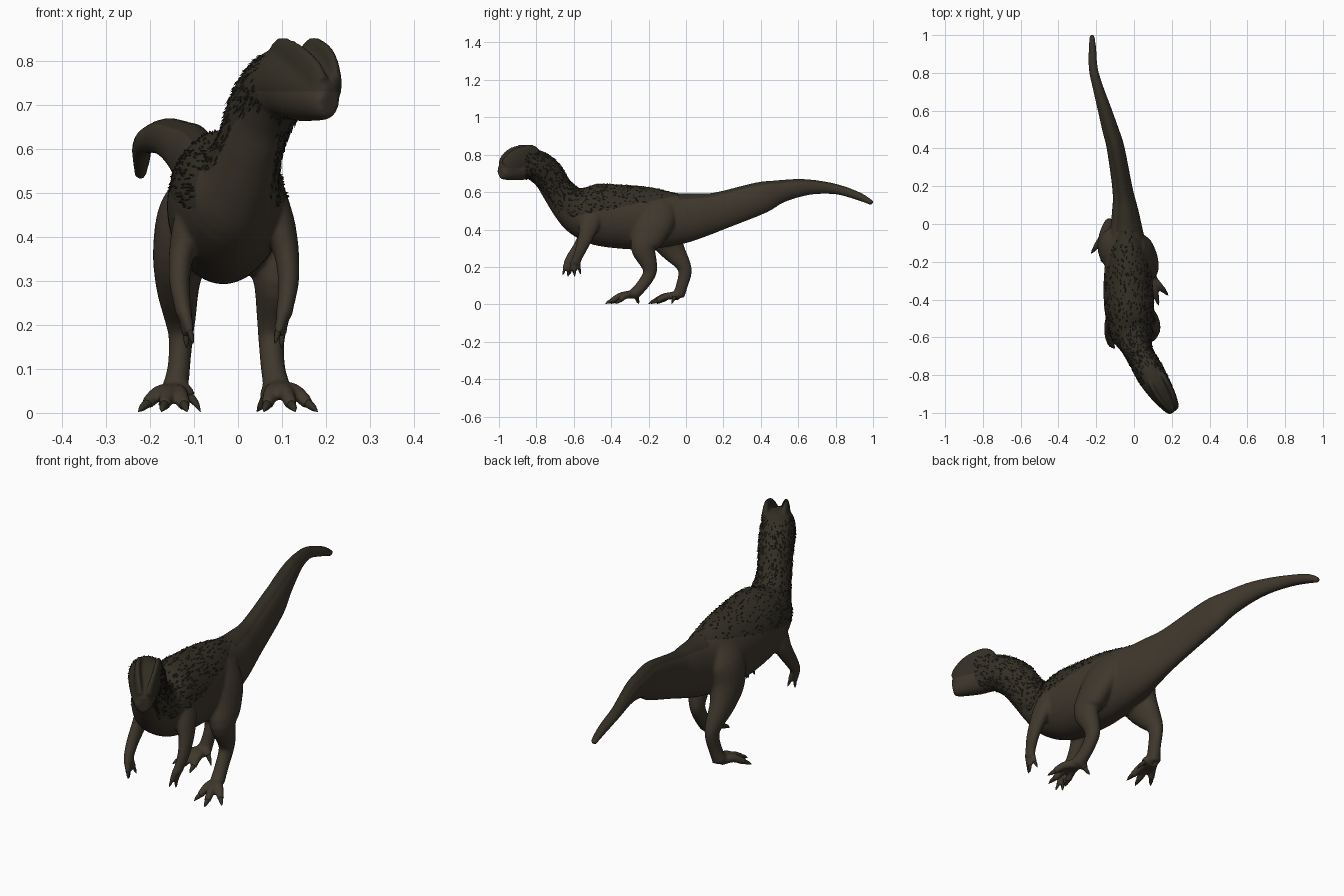
import bpy, bmesh, math, random
from mathutils import Vector

if "Cube" in bpy.data.objects:
    bpy.data.objects.remove(bpy.data.objects["Cube"])

random.seed(4)


def material(name, rgb):
    m = bpy.data.materials.new(name)
    m.diffuse_color = (*rgb, 1)
    m.use_nodes = True
    m.node_tree.nodes["Principled BSDF"].inputs["Base Color"].default_value = m.diffuse_color
    return m


SKIN = material("brown_skin", (0.050, 0.039, 0.026))
DARK = material("dark_back", (0.033, 0.028, 0.018))
BLACK = material("dark_feather", (0.024, 0.021, 0.013))


def tube(bm, rows, ref=(0, 0, 1), sides=20, steps=4):
    """Smooth closed loft through rows of (x, y, z, half width, half depth)."""
    n = len(rows)
    pts = []
    for i in range(n - 1):
        a, b, c, d = (rows[max(0, min(n - 1, i + k))] for k in (-1, 0, 1, 2))
        for s in range(steps):
            t = s / steps
            pts.append([0.5 * (2 * q + (r - p) * t + (2 * p - 5 * q + 4 * r - w) * t * t
                               + (3 * q - p - 3 * r + w) * t ** 3)
                        for p, q, r, w in zip(a, b, c, d)])
    pts.append(list(rows[-1]))
    rings = []
    for i, p in enumerate(pts):
        tan = Vector(pts[min(i + 1, len(pts) - 1)][:3]) - Vector(pts[max(i - 1, 0)][:3])
        side = tan.cross(Vector(ref)).normalized()
        up = side.cross(tan).normalized()
        ring = []
        for k in range(sides):
            ang = 2 * math.pi * k / sides
            ring.append(bm.verts.new(Vector(p[:3]) + side * math.cos(ang) * max(p[3], .001)
                                     + up * math.sin(ang) * max(p[4], .001)))
        rings.append(ring)
    for r0, r1 in zip(rings, rings[1:]):
        for k in range(sides):
            j = (k + 1) % sides
            bm.faces.new((r0[k], r0[j], r1[j], r1[k]))
    bm.faces.new(rings[0])
    bm.faces.new(rings[-1])


def finish(bm, name, mats):
    bmesh.ops.recalc_face_normals(bm, faces=bm.faces)
    me = bpy.data.meshes.new(name)
    bm.to_mesh(me)
    bm.free()
    for m in mats:
        me.materials.append(m)
    ob = bpy.data.objects.new(name, me)
    bpy.context.collection.objects.link(ob)
    return ob


skin = bmesh.new()
claws = bmesh.new()

# Tail, torso, neck and head in one sweep
tube(skin, [
    (-.222, .998, .540, .013, .013), (-.22, .93, .575, .020, .022),
    (-.215, .82, .612, .024, .027), (-.187, .71, .626, .029, .036),
    (-.157, .61, .623, .036, .048), (-.125, .50, .602, .043, .063),
    (-.097, .40, .570, .047, .086), (-.06, .18, .500, .054, .102),
    (-.047, .07, .475, .070, .120), (-.04, -.05, .457, .09, .140),
    (-.035, -.20, .460, .118, .167), (-.03, -.35, .469, .132, .171),
    (-.022, -.48, .483, .130, .164), (-.012, -.57, .505, .115, .135),
    (.008, -.632, .545, .088, .102), (.03, -.69, .615, .074, .086),
    (.058, -.74, .695, .075, .088), (.103, -.82, .750, .076, .083),
    (.150, -.90, .735, .062, .074), (.194, -.97, .713, .040, .050),
    (.210, -.992, .708, .026, .036)], sides=32)

# Paired head crests, converging towards the snout and flush with the cheeks
ahead, across = Vector((.48, -.877, 0)), Vector((.877, .48, 0))
for s in (-1, 1):
    rows = []
    for t, z, h, off in ((-.022, .785, .045, .040), (-.008, .795, .060, .040),
                         (.03, .790, .062, .040), (.075, .778, .058, .036),
                         (.115, .755, .052, .028), (.142, .735, .036, .020)):
        p = Vector((.135, -.85, 0)) + ahead * t + across * off * s
        rows.append((p.x, p.y, z, .017, h))
    tube(skin, rows, sides=14)


def digit(base, tip, r, hump, claw):
    """One toe or finger with its claw."""
    b, t = Vector(base), Vector(tip)
    mid = b.lerp(t, .55) + Vector((0, 0, hump))
    ref = (0, 0, 1) if hump else (0, 1, 0)
    tube(skin, [(*b, r * 1.25, r * 1.25), (*mid, r, r), (*t, r * .8, r * .8)], ref, 12)
    d = (t - mid).normalized()
    start, c1, c2 = t - d * .008, t + d * claw * .5, t + d * claw
    if hump:
        c1.z, c2.z = max(c1.z, .012), max(c2.z - .01, .003)
    tube(claws, [(*start, r * .6, r * .6), (*c1, r * .42, r * .42), (*c2, .001, .001)], ref, 8)


# Striding legs: right one forward, left one back
LEGS = [
    [(.015, -.13, .54, .04, .08), (.040, -.165, .46, .062, .11), (.068, -.20, .37, .058, .092),
     (.083, -.228, .30, .048, .068), (.08, -.20, .22, .038, .046), (.076, -.195, .165, .030, .036),
     (.08, -.235, .10, .028, .032), (.09, -.28, .052, .032, .030)],
    [(-.07, -.12, .54, .045, .08), (-.108, -.13, .46, .070, .11), (-.130, -.115, .37, .064, .092),
     (-.137, -.07, .29, .050, .066), (-.132, -.02, .22, .037, .043), (-.13, -.005, .17, .028, .036),
     (-.135, -.022, .10, .026, .032), (-.145, -.04, .044, .032, .032)]]
TOES = [
    [(.066, -.375, .017), (.122, -.40, .017), (.160, -.355, .02), (.060, -.262, .03)],
    [(-.208, -.13, .02), (-.168, -.168, .017), (-.122, -.155, .017), (-.108, -.062, .035)]]
for rows, tips in zip(LEGS, TOES):
    tube(skin, rows, (0, 1, 0))
    for tip in tips:
        digit(rows[-1][:3], tip, .019, .014, .036)

# Short hanging arms with three fingers
for s, cx, fwd in ((1, -.006, .005), (-1, -.012, -.03)):
    X = lambda v: cx + s * v
    tube(skin, [(X(.072), -.49, .50, .042, .062), (X(.098), -.515, .43, .038, .056),
                (X(.116), -.535, .365, .029, .042), (X(.121), -.562 + fwd * .5, .30, .024, .032),
                (X(.115), -.585 + fwd, .25, .020, .026), (X(.110), -.595 + fwd, .222, .019, .028)],
         (0, 1, 0))
    for dx, y, z in ((.096, -.622, .180), (.106, -.600, .172), (.096, -.574, .184)):
        digit((X(.109), (y - .595) / 2 + fwd, .228), (X(dx), y + fwd, z), .0125, 0, .024)

# Fuse the parts into one smooth skin
body = finish(skin, "body", [SKIN, DARK])
rem = body.modifiers.new("fuse", 'REMESH')
rem.mode = 'VOXEL'
rem.voxel_size = .0065
smo = body.modifiers.new("soften", 'SMOOTH')
smo.factor, smo.iterations = .5, 8
dg = bpy.context.evaluated_depsgraph_get()
fused = bpy.data.meshes.new_from_object(body.evaluated_get(dg))
body.modifiers.clear()
body.data = fused
fused.materials.clear()
fused.materials.append(SKIN)
fused.materials.append(DARK)


def feathered(c, nrm):
    """True on the back and the sides of the neck."""
    if c.y < -.64:
        return c.y > -.86 and c.z > .5 and nrm.y > -.45 - (c.z - .5)
    return c.y < -.04 and c.z > .47 + (c.y + .6) * .2 and nrm.z > -.3


spots = []
for f in fused.polygons:
    c, nrm = f.center, f.normal
    f.use_smooth = True
    furry = feathered(c, nrm)
    dark = furry or (c.y < -.8 and c.z > .73) or (c.y > -.04 and nrm.z > .6)
    f.material_index = 1 if dark else 0
    if furry and c.z < .815:
        spots.append((c.copy(), nrm.copy()))

# Ragged feathers lying backwards over neck and back
feathers = bmesh.new()
for c, nrm in random.sample(spots, min(1500, len(spots))):
    if c.y > -.58 and random.random() < .25 + (c.y + .58) * 1.1:
        continue
    back = Vector((-.35, .5, -.75)) if c.y < -.64 else Vector((0, 1, -.15))
    back = (back - nrm * back.dot(nrm)).normalized()
    side = back.cross(nrm).normalized()
    size = random.uniform(.010, .019)
    w = size * .32
    root = c - nrm * .003
    a, b = feathers.verts.new(root + side * w), feathers.verts.new(root - side * w)
    ridge = feathers.verts.new(root + nrm * .005 + back * size * .3)
    tip = feathers.verts.new(c + back * size + nrm * random.uniform(.001, .006))
    for tri in ((a, ridge, b), (a, tip, ridge), (b, ridge, tip), (a, b, tip)):
        feathers.faces.new(tri)
finish(feathers, "feathers", [BLACK])

# Claws
claw_ob = finish(claws, "claws", [DARK])
claw_ob.data.shade_smooth()

# Eyes
eyes = bmesh.new()
for s in (-1, 1):
    p = Vector((.150, -.895, .765)) + across * .052 * s
    made = bmesh.ops.create_uvsphere(eyes, u_segments=12, v_segments=8, radius=.009)
    bmesh.ops.translate(eyes, verts=made["verts"], vec=p)
eye_ob = finish(eyes, "eyes", [BLACK])
eye_ob.data.shade_smooth()
